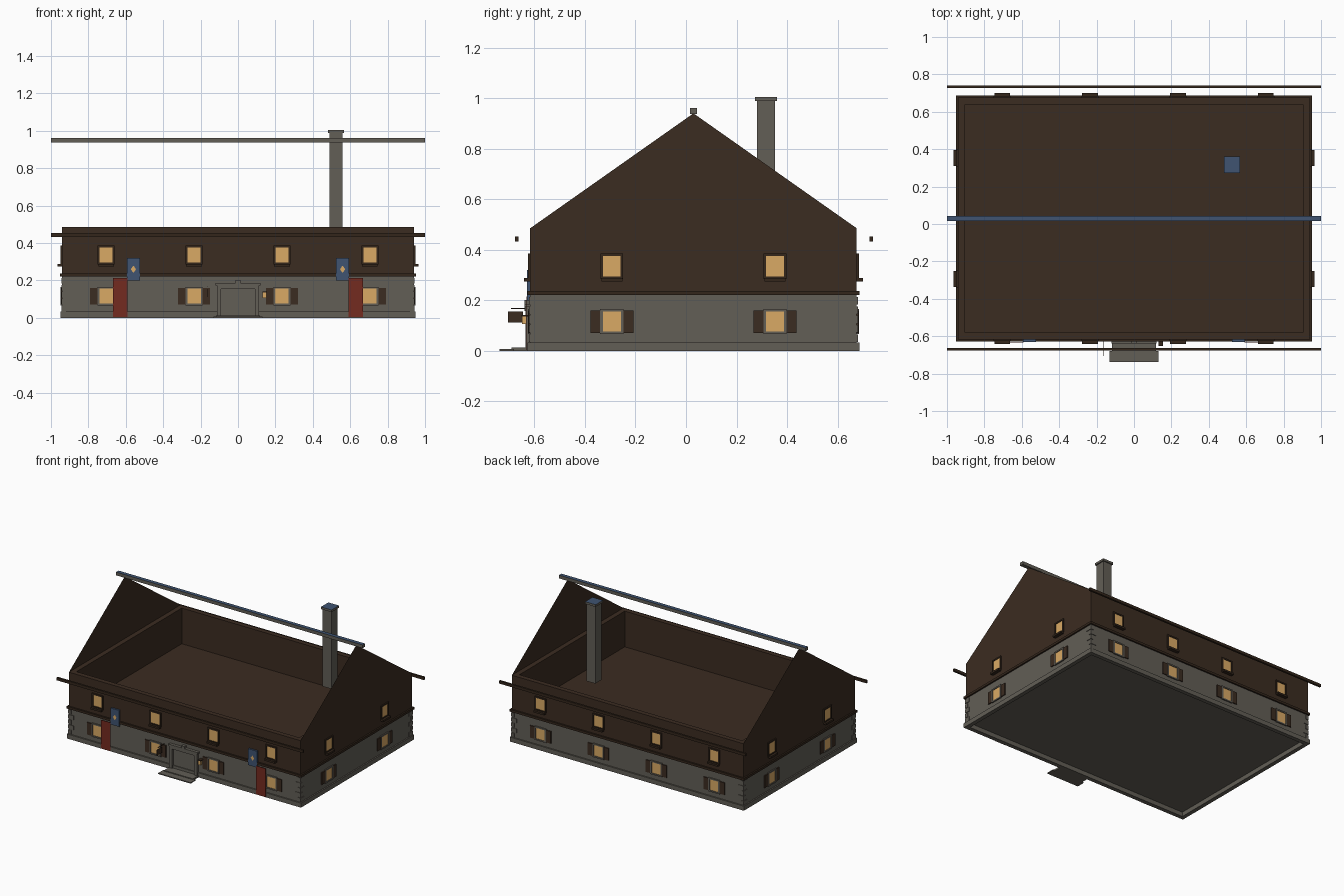
import bpy, bmesh
from mathutils import Vector

if "Cube" in bpy.data.objects:
    bpy.data.objects.remove(bpy.data.objects["Cube"])


def material(name, rgb):
    m = bpy.data.materials.new(name)
    m.diffuse_color = (*rgb, 1)
    m.use_nodes = True
    m.node_tree.nodes["Principled BSDF"].inputs["Base Color"].default_value = m.diffuse_color
    return m


STONE = material("grey stone", (0.122, 0.112, 0.093))
TIMBER = material("brown timber", (0.044, 0.025, 0.015))
DARK = material("dark trim", (0.033, 0.019, 0.011))
GLOW = material("lit glass", (0.70, 0.40, 0.13))
RED = material("red cloth", (0.175, 0.024, 0.014))
BLUE = material("slate blue", (0.050, 0.088, 0.165))

# Outer wall faces
X0, X1, Y0, Y1 = -0.94, 0.94, -0.617, 0.676
YM = (Y0 + Y1) / 2
FLOOR, TOP, APEX = 0.22, 0.485, 0.94


def finish(name, bm, *mats, flat=False):
    if not flat:
        bmesh.ops.recalc_face_normals(bm, faces=bm.faces)
    me = bpy.data.meshes.new(name)
    bm.to_mesh(me)
    bm.free()
    for m in mats:
        me.materials.append(m)
    ob = bpy.data.objects.new(name, me)
    bpy.context.collection.objects.link(ob)
    return ob


def add_box(bm, lo, hi):
    lo, hi = Vector(lo), Vector(hi)
    g = bmesh.ops.create_cube(bm, size=1)
    for v in g["verts"]:
        v.co = Vector(((lo[i] + hi[i]) / 2 + v.co[i] * (hi[i] - lo[i])) for i in range(3))


def boxes(name, items, mat):
    bm = bmesh.new()
    for lo, hi in items:
        add_box(bm, lo, hi)
    return finish(name, bm, mat)


def sheet(name, polys, mat):
    bm = bmesh.new()
    for pts in polys:
        bm.faces.new([bm.verts.new(p) for p in pts])
    return finish(name, bm, mat, flat=True)


def on_wall(side, u0, u1, z0, z1, d, d0=-0.005):
    """Box on a wall: u runs along it, d is how far it stands out."""
    if side == "front":
        return (u0, Y0 - d, z0), (u1, Y0 - d0, z1)
    if side == "back":
        return (u0, Y1 + d0, z0), (u1, Y1 + d, z1)
    if side == "right":
        return (X1 + d0, u0, z0), (X1 + d, u1, z1)
    return (X0 - d, u0, z0), (X0 - d0, u1, z1)


def ring(t, out, z0, z1):
    """Four boxes around the house, t thick, standing out by out."""
    a, b, c, d = X0 - out, X1 + out, Y0 - out, Y1 + out
    return [((a, c, z0), (b, c + t, z1)), ((a, d - t, z0), (b, d, z1)),
            ((a, c + t, z0), (a + t, d - t, z1)), ((b - t, c + t, z0), (b, d - t, z1))]


def blue_top(ob):
    ob.data.materials.append(BLUE)
    for p in ob.data.polygons:
        p.material_index = 1 if p.normal.z > 0.9 else 0


# Ground storey raised inside its plinth ring, belt course
boxes("ground_storey", [((X0, Y0, 0.032), (X1, Y1, FLOOR))], STONE)
boxes("plinth", ring(0.03, 0.01, 0, 0.033), STONE)
boxes("belt_course", ring(0.03, 0.011, 0.22, 0.237), DARK)

# Corner stones, alternating long and short
stones = []
for sx in (-1, 1):
    for cy, sy in ((Y0, -1), (Y1, 1)):
        for i in range(5):
            lx, ly = (0.04, 0.02) if i % 2 else (0.02, 0.04)
            xs = sorted((sx * (X1 + 0.004), sx * (X1 - lx)))
            ys = sorted((cy + sy * 0.004, cy - sy * ly))
            z = 0.035 + i * 0.037
            stones.append(((xs[0], ys[0], z), (xs[1], ys[1], z + 0.03)))
boxes("corner_stones", stones, STONE)

# Open upper storey with floor and thin gables
boxes("upper_walls", ring(0.036, 0, FLOOR, TOP), TIMBER)
a, b, c, d, h = X0 + 0.036, X1 - 0.036, Y0 + 0.036, Y1 - 0.036, FLOOR + 0.003
sheet("attic_floor", [((a, c, h), (b, c, h), (b, d, h), (a, d, h))], TIMBER)
sheet("right_gable", [((X1, Y0, TOP), (X1, Y1, TOP), (X1, YM, APEX))], TIMBER)
sheet("left_gable", [((X0, Y1, TOP), (X0, Y0, TOP), (X0, YM, APEX))], TIMBER)

# Eave boards, ridge, chimney
boxes("eave_boards", [((-1, -0.677, 0.433), (1, -0.663, 0.453)),
                      ((-1, 0.726, 0.433), (1, 0.74, 0.453))], DARK)
blue_top(boxes("ridge_beam", [((-1, YM - 0.014, 0.938), (1, YM + 0.014, 0.962))], STONE))
CX, CY = 0.525, 0.317
boxes("chimney_shaft", [((CX - 0.035, CY - 0.035, 0.42), (CX + 0.035, CY + 0.035, 0.99))], STONE)
blue_top(boxes("chimney_cap", [((CX - 0.043, CY - 0.043, 0.988), (CX + 0.043, CY + 0.043, 1.004))], STONE))

# Windows on all four walls
glass, up_frames, sills, low_frames, shutters = [], [], [], [], []


def frame(side, u, z0, z1, w, t, d):
    return [on_wall(side, u - w - t, u - w, z0 - t, z1 + t, d),
            on_wall(side, u + w, u + w + t, z0 - t, z1 + t, d),
            on_wall(side, u - w, u + w, z1, z1 + t, d),
            on_wall(side, u - w, u + w, z0 - t, z0, d)]


LONG = (-0.705, -0.235, 0.235, 0.705)
SHORT = (YM - 0.323, YM + 0.323)
for side, us in (("front", LONG), ("back", LONG), ("left", SHORT), ("right", SHORT)):
    for u in us:
        glass.append(on_wall(side, u - 0.036, u + 0.036, 0.295, 0.376, 0.004))
        up_frames += frame(side, u, 0.295, 0.376, 0.035, 0.010, 0.009)
        sills.append(on_wall(side, u - 0.042, u + 0.042, 0.274, 0.288, 0.025))
        glass.append(on_wall(side, u - 0.037, u + 0.037, 0.075, 0.157, 0.004))
        low_frames += frame(side, u, 0.076, 0.156, 0.036, 0.010, 0.009)
        for s in (-1, 1):
            c = u + s * 0.065
            shutters.append(on_wall(side, c - 0.02, c + 0.02, 0.071, 0.160, 0.007))
boxes("window_glass", glass, GLOW)
boxes("upper_window_frames", up_frames, DARK)
boxes("upper_window_sills", sills, DARK)
boxes("lower_window_frames", low_frames, STONE)
boxes("shutters", shutters, TIMBER)

# Entrance: portal, door leaf, keystone, steps
boxes("door_portal", [on_wall("front", -0.113, -0.09, 0, 0.158, 0.019),
                      on_wall("front", 0.09, 0.113, 0, 0.158, 0.019),
                      on_wall("front", -0.113, 0.113, 0.155, 0.176, 0.019),
                      on_wall("front", -0.12, 0.12, 0.174, 0.186, 0.022),
                      on_wall("front", -0.013, 0.013, 0.158, 0.202, 0.022)], STONE)
boxes("door_leaf", [on_wall("front", -0.09, 0.09, 0, 0.155, 0.004)], STONE)
boxes("door_steps", [((-0.132, -0.738, 0), (0.132, -0.68, 0.007)),
                     ((-0.118, -0.69, 0), (0.118, Y0, 0.013))], STONE)

# Hanging sign and lantern
boxes("sign_bracket", [((-0.167, -0.692, 0.165), (-0.164, Y0, 0.169))], DARK)
boxes("hanging_sign", [((-0.167, -0.705, 0.113), (-0.164, -0.645, 0.155))], TIMBER)
boxes("lantern_glass", [((0.132, -0.65, 0.106), (0.152, -0.632, 0.136))], GLOW)
boxes("lantern_cap", [((0.13, -0.652, 0.136), (0.154, Y0, 0.141))], DARK)

# Red hangings and blue pennants with a gold diamond
boxes("red_hangings", [((s * 0.63 - 0.038, -0.634, 0.004), (s * 0.63 + 0.038, -0.631, 0.214))
                       for s in (-1, 1)], RED)
boxes("blue_pennants", [on_wall("front", s * 0.559 - 0.035, s * 0.559 + 0.035, 0.2, 0.32, 0.013)
                        for s in (-1, 1)], BLUE)
diamond = ((0, 0.24), (0.014, 0.26), (0, 0.28), (-0.014, 0.26))
sheet("pennant_emblems", [[(s * 0.559 + x, Y0 - 0.014, z) for x, z in diamond] for s in (-1, 1)], GLOW)
